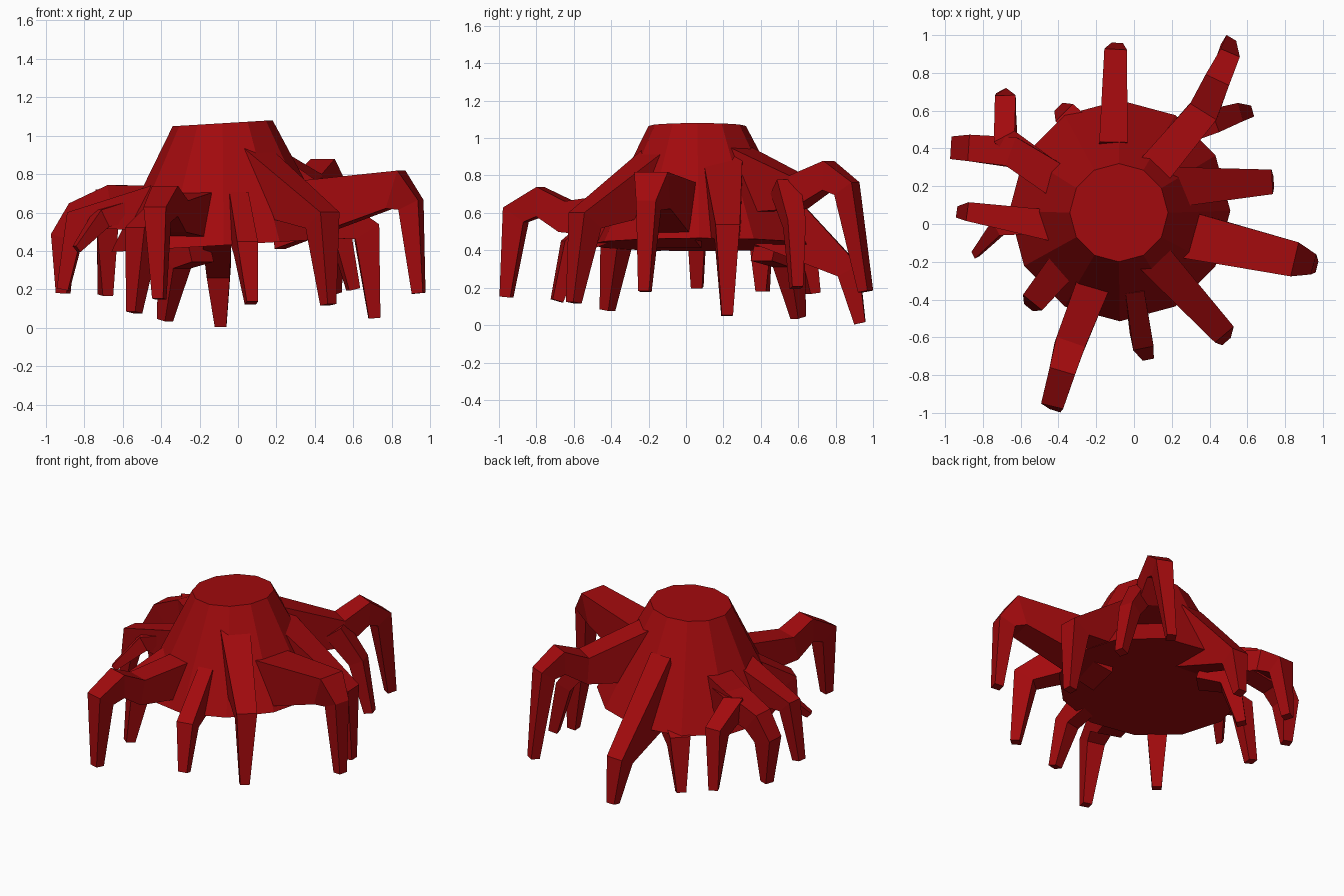
import bpy
import bmesh
import math
from mathutils import Vector

default_cube = bpy.data.objects.get("Cube")
if default_cube:
    bpy.data.objects.remove(default_cube, do_unlink=True)

# Single flat colour
red = bpy.data.materials.new("deep red")
red.use_nodes = True
colour = (0.36, 0.003, 0.004, 1)
red.diffuse_color = colour
red.node_tree.nodes["Principled BSDF"].inputs["Base Color"].default_value = colour


def loft(name, rings):
    """Join matching closed rings of points into a capped, flat-shaded solid."""
    bm = bmesh.new()
    loops = [[bm.verts.new(point) for point in ring] for ring in rings]
    for lower, upper in zip(loops, loops[1:]):
        count = len(lower)
        for i in range(count):
            j = (i + 1) % count
            bm.faces.new((lower[i], lower[j], upper[j], upper[i]))
    bm.faces.new(loops[0])
    bm.faces.new(loops[-1])
    bmesh.ops.recalc_face_normals(bm, faces=bm.faces)
    mesh = bpy.data.meshes.new(name)
    bm.to_mesh(mesh)
    bm.free()
    mesh.materials.append(red)
    obj = bpy.data.objects.new(name, mesh)
    bpy.context.collection.objects.link(obj)
    return obj


def body_ring(centre, radius, sides=12, slope=0.06):
    """Regular polygon that rises gently towards +x."""
    ring = []
    for i in range(sides):
        angle = math.tau * i / sides
        offset = radius * math.cos(angle)
        ring.append(centre + Vector((offset, radius * math.sin(angle), slope * offset)))
    return ring


def leg(name, *path, root=0.2, knee=0.13, foot=0.06, drop=0.0):
    """Tapered limb with mitred joints; drop deepens the underside of the root."""
    points = [Vector(p) for p in path]
    steps = [(b - a).normalized() for a, b in zip(points, points[1:])]
    last = len(steps)
    rings = []
    for i, point in enumerate(points):
        before, after = steps[max(i - 1, 0)], steps[min(i, last - 1)]
        tangent = (before + after).normalized()
        # Side direction stays level, following the heading of the limb
        heading = after + before if i < last else points[-1] - points[0]
        side = Vector((-heading.y, heading.x, 0)).normalized()
        up = tangent.cross(side).normalized()
        width = foot if i == last else root + (knee - root) * i / (last - 1)
        across = side * width / 2
        top = up * width / 2 / max(tangent.dot(after), 0.7)
        bottom = -top
        if i == 0:
            bottom.z -= drop
        rings.append([point + across + top, point - across + top,
                      point - across + bottom, point + across + bottom])
    return loft(name, rings)


# Body: tilted twelve-sided cone with its tip cut off
loft("body", [body_ring(Vector((-0.075, 0.07, 0.43)), 0.585),
              body_ring(Vector((-0.08, 0.06, 1.065)), 0.26)])

# Back legs
leg("back_leg", (-0.11, 0.38, 0.8), (-0.1, 0.87, 0.29), (-0.09, 0.93, 0.01),
    root=0.15, knee=0.12, drop=0.3)
leg("back_left_long_leg", (0.06, 0.23, 0.88), (0.37, 0.6, 0.71), (0.44, 0.76, 0.8),
    (0.49, 0.86, 0.73), (0.5, 0.96, 0.18), root=0.19, knee=0.11, drop=0.2)
leg("back_left_short_leg", (0.38, 0.53, 0.74), (0.52, 0.58, 0.54), (0.6, 0.59, 0.2),
    root=0.13, knee=0.1)
leg("back_right_leg", (-0.2, 0.42, 0.42), (-0.33, 0.55, 0.36), (-0.38, 0.6, 0.04),
    root=0.16)
leg("back_right_outer_leg", (-0.5, 0.31, 0.62), (-0.68, 0.45, 0.65),
    (-0.68, 0.63, 0.55), (-0.69, 0.68, 0.17), root=0.14, knee=0.11)

# Left legs
leg("left_rear_leg", (0.12, 0.19, 0.83), (0.67, 0.22, 0.5), (0.71, 0.22, 0.05),
    root=0.22, drop=0.25)
leg("left_front_leg", (0.2, -0.04, 0.62), (0.82, -0.18, 0.72), (0.9, -0.2, 0.64),
    (0.94, -0.22, 0.18), root=0.26, knee=0.11, drop=0.08)

# Front legs
leg("front_left_leg", (0.06, -0.13, 0.86), (0.44, -0.54, 0.56), (0.47, -0.6, 0.12),
    root=0.19, drop=0.15)
leg("front_leg", (0, -0.33, 0.67), (0.04, -0.61, 0.42), (0.07, -0.69, 0.13),
    root=0.1, knee=0.11, drop=0.15)
leg("front_right_long_leg", (-0.2, -0.28, 0.62), (-0.34, -0.64, 0.58), (-0.38, -0.78, 0.66),
    (-0.42, -0.91, 0.59), (-0.41, -0.96, 0.15), root=0.18, knee=0.12, drop=0.07)
leg("front_right_leg", (-0.28, -0.1, 0.66), (-0.5, -0.37, 0.48), (-0.54, -0.42, 0.08),
    root=0.18, drop=0.1)

# Right legs, with a thin offshoot
leg("right_leg", (-0.3, -0.03, 0.69), (-0.84, 0.06, 0.56), (-0.91, 0.06, 0.2),
    root=0.18, knee=0.1, drop=0.1)
leg("right_offshoot", (-0.5, 0.01, 0.62), (-0.71, -0.01, 0.57), (-0.84, -0.16, 0.41),
    root=0.12, knee=0.09, foot=0.04)
leg("right_rear_leg", (-0.38, 0.21, 0.65), (-0.64, 0.38, 0.66), (-0.83, 0.4, 0.59),
    (-0.91, 0.4, 0.47), (-0.91, 0.41, 0.18), root=0.18, knee=0.12, drop=0.1)
